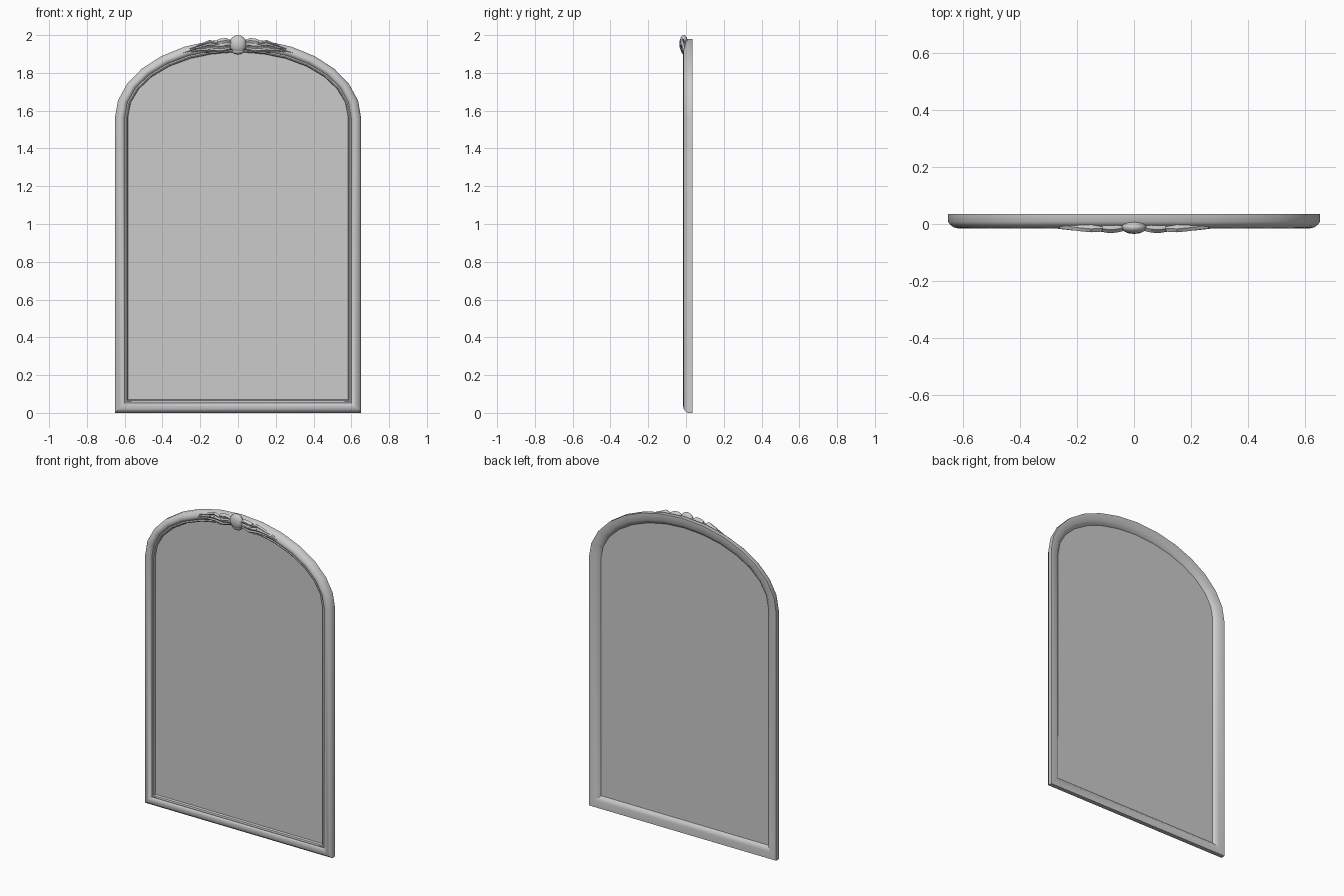
import bpy, bmesh, math
from mathutils import Vector, Matrix

if "Cube" in bpy.data.objects:
    bpy.data.objects.remove(bpy.data.objects["Cube"])


def material(name, rgb):
    m = bpy.data.materials.new(name)
    m.diffuse_color = (*rgb, 1)
    m.use_nodes = True
    m.node_tree.nodes["Principled BSDF"].inputs["Base Color"].default_value = m.diffuse_color
    return m


FRAME = material("frame grey", (0.6, 0.6, 0.6))
GLASS = material("mirror grey", (0.6, 0.6, 0.6))


def finish(name, bm, mat, angle=None):
    bmesh.ops.recalc_face_normals(bm, faces=bm.faces)
    me = bpy.data.meshes.new(name)
    bm.to_mesh(me)
    bm.free()
    me.materials.append(mat)
    ob = bpy.data.objects.new(name, me)
    bpy.context.collection.objects.link(ob)
    if angle:
        bpy.ops.object.select_all(action='DESELECT')
        ob.select_set(True)
        bpy.context.view_layer.objects.active = ob
        bpy.ops.object.shade_smooth_by_angle(angle=math.radians(angle))
    return ob


# Arched outline: t = 0 is the outer edge, t = 1 the edge of the glass
def outline(t, n=14):
    a, b = 0.652 - 0.069 * t, 0.42 - 0.075 * t
    z0, zs = 0.07 * t, 1.56 + 0.005 * t
    pts = [(-a, z0), (a, z0)]
    for i in range(n + 1):
        k = math.pi * i / n
        pts.append((a * math.cos(k), zs + b * math.sin(k)))
    return pts


# Moulded frame: closed cross-section carried round the outline
profile = [(0, .035), (0, .008), (.12, -.003), (.3, -.012), (.5, -.015),
           (.66, -.010), (.76, -.001), (.86, -.004), (.95, -.001),
           (1, .012), (.97, .016), (.62, .035)]
bm = bmesh.new()
rings = []
for t, y in profile:
    rings.append([bm.verts.new((x, y, z)) for x, z in outline(t)])
for r, s in zip(rings, rings[1:] + rings[:1]):
    for i in range(len(r)):
        j = (i + 1) % len(r)
        bm.faces.new((r[i], r[j], s[j], s[i]))
finish("arched_frame", bm, FRAME, 40)

# Mirror pane
bm = bmesh.new()
bm.faces.new([bm.verts.new((x, .012, z)) for x, z in outline(1)])
finish("mirror_pane", bm, GLASS)


# Carved leaf: ridged strip along a path of (x, z, half width, front y)
def leaf(name, path):
    for side, sx in (("right", 1), ("left", -1)):
        bm = bmesh.new()
        rings = []
        for i, (x, z, w, y) in enumerate(path):
            p, q = path[max(i - 1, 0)], path[min(i + 1, len(path) - 1)]
            d = Vector((q[0] - p[0], q[1] - p[1])).normalized()
            nx, nz = -d.y * w, d.x * w
            rings.append([bm.verts.new((sx * (x + nx * k), yy, z + nz * k))
                          for k, yy in ((-1, y + .012), (-.5, y + .002), (0, y + .005),
                                        (.5, y), (1, y + .012), (0, .0))])
        for r, s in zip(rings, rings[1:]):
            for i in range(6):
                j = (i + 1) % 6
                bm.faces.new((r[i], r[j], s[j], s[i]))
        bm.faces.new(rings[0])
        bm.faces.new(rings[-1])
        finish(f"{name}_{side}", bm, FRAME, 30)


leaf("long_leaf", [(.04, 1.935, .012, -.026), (.09, 1.927, .020, -.028), (.15, 1.932, .018, -.026),
                   (.21, 1.926, .013, -.023), (.29, 1.905, .002, -.014)])
leaf("upper_leaf", [(.10, 1.945, .010, -.026), (.15, 1.958, .017, -.029), (.19, 1.945, .012, -.025),
                    (.26, 1.925, .002, -.016)])
leaf("scroll", [(.035, 1.955, .012, -.024), (.06, 1.960, .024, -.030), (.085, 1.955, .028, -.032),
                (.11, 1.952, .022, -.028)])
leaf("drooping_tip", [(.08, 1.925, .014, -.024), (.12, 1.912, .012, -.020), (.17, 1.908, .002, -.012)])

# Central carved boss with a collar and vertical lobes
bm = bmesh.new()
bmesh.ops.create_uvsphere(bm, u_segments=12, v_segments=8, radius=1,
                          matrix=Matrix.Translation((0, -.012, 1.953)) @ Matrix.Diagonal((.045, .023, .047, 1)))
finish("centre_boss", bm, FRAME, 40)
bm = bmesh.new()
bmesh.ops.create_uvsphere(bm, u_segments=10, v_segments=6, radius=1,
                          matrix=Matrix.Translation((0, -.01, 1.918)) @ Matrix.Diagonal((.035, .016, .02, 1)))
finish("boss_collar", bm, FRAME, 40)
